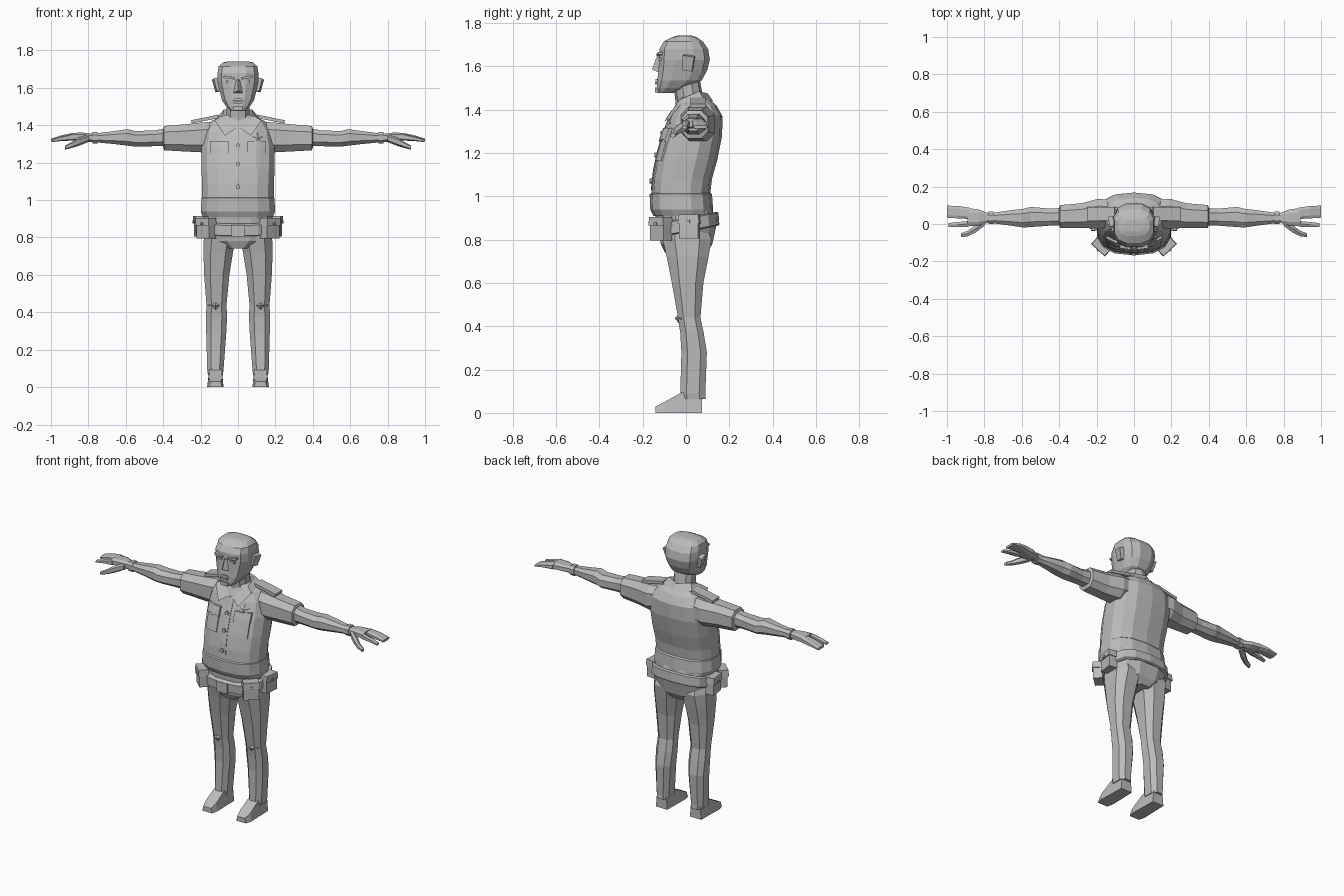
import bpy, bmesh, math
from mathutils import Vector, Matrix
from mathutils.bvhtree import BVHTree

grey = bpy.data.materials.new("plain grey")
grey.diffuse_color = (0.5, 0.5, 0.5, 1)


def finish(name, bm):
    bmesh.ops.recalc_face_normals(bm, faces=bm.faces)
    me = bpy.data.meshes.new(name)
    bm.to_mesh(me)
    bm.free()
    me.materials.append(grey)
    ob = bpy.data.objects.new(name, me)
    bpy.context.collection.objects.link(ob)
    return ob


def loft(name, rings, axis="z", n=12, p=2.6, s=1, tilt=0):
    """Rings are (position, u0, u1, v0, v1); u, v are x, y (axis z), y, z (axis x) or x, z (axis y)."""
    bm = bmesh.new()
    loops = []
    for t, u0, u1, v0, v1 in rings:
        loop = []
        for i in range(n):
            a = 2 * math.pi * (i + 0.5) / n
            c, d = math.cos(a), math.sin(a)
            u = (u0 + u1) / 2 + (u1 - u0) / 2 * math.copysign(abs(c) ** (2 / p), c)
            v = (v0 + v1) / 2 + (v1 - v0) / 2 * math.copysign(abs(d) ** (2 / p), d)
            x, y, z = {"z": (u, v, t + tilt * v), "x": (t, u, v), "y": (u, t, v)}[axis]
            loop.append(bm.verts.new((x * s, y, z)))
        loops.append(loop)
    for a, b in zip(loops, loops[1:]):
        for i in range(n):
            j = (i + 1) % n
            bm.faces.new((a[i], a[j], b[j], b[i]))
    bm.faces.new(loops[0])
    bm.faces.new(loops[-1])
    return finish(name, bm)


def box(name, loc, size, rot=(0, 0, 0), taper=1):
    bm = bmesh.new()
    bmesh.ops.create_cube(bm, size=1)
    for v in bm.verts:
        k = taper if v.co.z > 0 else 1
        v.co = Vector((v.co.x * size[0] * k, v.co.y * size[1] * k, v.co.z * size[2]))
    m = Matrix.Rotation(rot[2], 4, "Z") @ Matrix.Rotation(rot[1], 4, "Y") @ Matrix.Rotation(rot[0], 4, "X")
    bmesh.ops.transform(bm, matrix=Matrix.Translation(loc) @ m, verts=bm.verts)
    return finish(name, bm)


def solid(name, pts, faces):
    bm = bmesh.new()
    vs = [bm.verts.new(q) for q in pts]
    for f in faces:
        bm.faces.new([vs[i] for i in f])
    return finish(name, bm)


# Torso
torso = loft("torso", [
    (0.90, -0.185, 0.185, -0.14, 0.12), (1.00, -0.195, 0.195, -0.16, 0.11),
    (1.08, -0.195, 0.195, -0.155, 0.12), (1.17, -0.20, 0.20, -0.14, 0.145),
    (1.28, -0.20, 0.20, -0.11, 0.167), (1.37, -0.185, 0.185, -0.075, 0.168),
    (1.42, -0.15, 0.15, -0.05, 0.14), (1.455, -0.075, 0.075, -0.035, 0.10)], n=14)
tree = BVHTree.FromObject(torso, bpy.context.evaluated_depsgraph_get())


def chest(x, z, off=0.0):
    hit = tree.ray_cast(Vector((x, -1, z)), Vector((0, 1, 0)))[0]
    return Vector((x, (hit.y if hit else -0.05) - off, z))


def patch(name, x0, x1, z0, z1, off=0.008, wave=0):
    """Cloth plate that follows the chest."""
    bm = bmesh.new()
    k = 4
    g = [[[bm.verts.new(chest(x0 + (x1 - x0) * i / k,
                              z0 + (z1 - z0) * j / k - (wave * (1 - j / k) if i % 2 == 0 else 0), o))
           for o in (off, -0.01)] for j in range(k + 1)] for i in range(k + 1)]
    for i in range(k):
        for j in range(k):
            for o in (0, 1):
                bm.faces.new((g[i][j][o], g[i + 1][j][o], g[i + 1][j + 1][o], g[i][j + 1][o]))
    rim = ([(i, 0) for i in range(k)] + [(k, j) for j in range(k)]
           + [(i, k) for i in range(k, 0, -1)] + [(0, j) for j in range(k, 0, -1)])
    for (a, b), (c, d) in zip(rim, rim[1:] + rim[:1]):
        bm.faces.new((g[a][b][0], g[c][d][0], g[c][d][1], g[a][b][1]))
    return finish(name, bm)


# Hips, shirt hem and belt
loft("hips", [(0.74, -0.07, 0.07, -0.10, 0.10), (0.78, -0.17, 0.17, -0.12, 0.125),
              (0.87, -0.19, 0.19, -0.135, 0.145), (0.95, -0.185, 0.185, -0.14, 0.12)])
loft("shirt_hem", [(0.91, -0.19, 0.19, -0.15, 0.125), (0.94, -0.203, 0.203, -0.165, 0.125),
                   (1.01, -0.198, 0.198, -0.168, 0.12), (1.02, -0.185, 0.185, -0.15, 0.11)], n=14)
loft("belt", [(0.835, -0.195, 0.195, -0.145, 0.148), (0.84, -0.203, 0.203, -0.155, 0.154),
              (0.895, -0.203, 0.203, -0.158, 0.15), (0.90, -0.19, 0.19, -0.145, 0.14)], n=14, tilt=0.2)
box("buckle", (0, -0.158, 0.835), (0.075, 0.012, 0.065))

# Shirt front
patch("button_strip", -0.022, 0.022, 1.03, 1.38, 0.004)
for i, z in enumerate((1.07, 1.19, 1.29)):
    c = chest(0, z, 0.004)
    loft("button_%d" % i, [(c.y - 0.008, -0.013, 0.013, z - 0.013, z + 0.013),
                           (c.y + 0.01, -0.013, 0.013, z - 0.013, z + 0.013)], "y", 8, 2)
bm = bmesh.new()
star = [bm.verts.new(chest(0.105 + r * math.sin(a), 1.33 + r * math.cos(a), 0.008))
        for i in range(10) for r, a in [((0.034, 0.014)[i % 2], i * math.pi / 5)]]
mid = bm.verts.new(chest(0.105, 1.33, 0.016))
for i in range(10):
    bm.faces.new((mid, star[i], star[(i + 1) % 10]))
finish("star_badge", bm)

# Neck and head
loft("neck", [(1.39, -0.075, 0.075, -0.045, 0.095), (1.45, -0.065, 0.065, -0.05, 0.08),
              (1.56, -0.065, 0.065, -0.065, 0.06)], n=10, p=2.2)
loft("head", [
    (1.477, -0.042, 0.042, -0.132, -0.06), (1.50, -0.065, 0.065, -0.137, 0.01),
    (1.535, -0.088, 0.088, -0.135, 0.075), (1.58, -0.10, 0.10, -0.13, 0.10),
    (1.63, -0.112, 0.112, -0.127, 0.113), (1.68, -0.112, 0.112, -0.125, 0.105),
    (1.715, -0.106, 0.106, -0.105, 0.08), (1.735, -0.085, 0.085, -0.065, 0.05),
    (1.742, -0.05, 0.05, -0.04, 0.025)], p=2.8)
solid("nose", [(-0.011, -0.12, 1.645), (0.011, -0.12, 1.645), (-0.027, -0.125, 1.572), (0.027, -0.125, 1.572),
               (0, -0.157, 1.585), (0, -0.137, 1.64)],
      [(0, 1, 5), (0, 5, 4, 2), (1, 3, 4, 5), (2, 4, 3), (0, 2, 3, 1)])
box("upper_lip", (0, -0.135, 1.536), (0.058, 0.014, 0.012), taper=0.7)
box("lower_lip", (0, -0.136, 1.522), (0.046, 0.014, 0.012))
box("chin", (0, -0.132, 1.49), (0.05, 0.022, 0.024))

# Paired parts
for s, side in ((1, "left"), (-1, "right")):
    box("brow_" + side, (s * 0.047, -0.122, 1.655), (0.058, 0.022, 0.012), (0, -s * 0.15, s * 0.12))
    box("eye_" + side, (s * 0.045, -0.121, 1.633), (0.036, 0.014, 0.012))
    box("ear_" + side, (s * 0.114, 0.01, 1.615), (0.022, 0.045, 0.07), (-0.15, s * 0.2, -s * 0.2), 1.2)

    # Collar flap: wraps the neck and ends in a point on the chest
    solid("collar_" + side,
          [(s * x, y, z) for x, y, z in (
              (0, 0.10, 1.475), (0.075, 0.06, 1.485), (0.085, -0.02, 1.45), (0.01, -0.075, 1.385),
              (0, 0.125, 1.44), (0.105, 0.085, 1.445), (0.125, -0.045, 1.425), (0.07, -0.10, 1.345))],
          [(0, 1, 5, 4), (1, 2, 6, 5), (2, 3, 7, 6), (0, 4, 5, 6, 7, 3, 2, 1)])
    box("shoulder_strap_" + side, (s * 0.175, 0.055, 1.433), (0.15, 0.07, 0.018), (0, s * 0.2, 0))

    # Chest pocket with flap
    x0, x1 = sorted((s * 0.055, s * 0.145))
    patch("pocket_" + side, x0, x1, 1.165, 1.28, 0.007)
    patch("pocket_flap_" + side, x0 - 0.004, x1 + 0.004, 1.265, 1.315, 0.014, 0.012)

    # Short sleeve and bare arm
    loft("sleeve_" + side, [
        (0.10, -0.02, 0.13, 1.27, 1.425), (0.19, -0.03, 0.14, 1.25, 1.42), (0.28, -0.025, 0.115, 1.255, 1.41),
        (0.395, -0.025, 0.105, 1.262, 1.40), (0.40, -0.01, 0.09, 1.28, 1.385)], "x", 8, 2.6, s)
    loft("arm_" + side, [
        (0.36, -0.01, 0.09, 1.285, 1.39), (0.45, -0.012, 0.085, 1.285, 1.375), (0.55, -0.02, 0.095, 1.283, 1.372),
        (0.59, -0.022, 0.085, 1.288, 1.382), (0.67, -0.01, 0.075, 1.298, 1.37),
        (0.76, 0.003, 0.06, 1.307, 1.358), (0.80, 0.003, 0.06, 1.31, 1.357)], "x", 8, 2.4, s)
    loft("wrist_band_" + side, [(0.75, -0.002, 0.068, 1.30, 1.365), (0.778, -0.002, 0.068, 1.30, 1.365)],
         "x", 8, 2.4, s)

    # Hand
    loft("palm_" + side, [
        (0.78, 0.005, 0.06, 1.312, 1.355), (0.83, -0.01, 0.08, 1.315, 1.362),
        (0.89, -0.015, 0.088, 1.318, 1.36)], "x", 8, 3, s)
    loft("fingers_" + side, [
        (0.88, 0.025, 0.089, 1.318, 1.36), (0.94, 0.028, 0.098, 1.318, 1.348), (1.0, 0.032, 0.10, 1.312, 1.328)],
        "x", 8, 3, s)
    loft("index_finger_" + side, [
        (0.88, -0.016, 0.018, 1.318, 1.356), (0.94, -0.018, 0.012, 1.316, 1.342), (0.993, -0.018, 0.006, 1.31, 1.325)],
        "x", 6, 3, s)
    loft("thumb_" + side, [
        (0.80, -0.012, 0.025, 1.31, 1.35), (0.85, -0.05, -0.005, 1.29, 1.335),
        (0.89, -0.068, -0.035, 1.278, 1.31), (0.925, -0.072, -0.048, 1.27, 1.292)], "x", 6, 2.4, s)

    # Trouser leg, knee patch and shoe
    loft("leg_" + side, [
        (0.065, 0.078, 0.163, -0.028, 0.095), (0.09, 0.075, 0.167, -0.03, 0.093), (0.28, 0.06, 0.173, -0.025, 0.10),
        (0.37, 0.055, 0.175, -0.03, 0.085), (0.44, 0.058, 0.172, -0.04, 0.07), (0.60, 0.042, 0.185, -0.07, 0.085),
        (0.72, 0.022, 0.19, -0.095, 0.11), (0.80, 0.005, 0.188, -0.115, 0.125),
        (0.86, 0.01, 0.18, -0.10, 0.10)], "z", 8, 2.6, s)
    solid("knee_fold_" + side, [(s * x, y, z) for x, y, z in (
        (0.075, -0.02, 0.435), (0.12, -0.035, 0.455), (0.168, -0.02, 0.435), (0.12, -0.035, 0.415),
        (0.12, -0.052, 0.438), (0.12, 0.0, 0.435))],
        [(0, 1, 4), (1, 2, 4), (2, 3, 4), (3, 0, 4), (1, 0, 5), (2, 1, 5), (3, 2, 5), (0, 3, 5)])
    solid("shoe_" + side, [(s * x, y, z) for y, a, b, h in (
        (-0.14, 0.085, 0.155, 0.03), (-0.10, 0.076, 0.165, 0.05), (-0.02, 0.078, 0.162, 0.095),
        (0.075, 0.08, 0.16, 0.09)) for x, z in ((a, 0), (b, 0), (b - 0.008, h), (a + 0.008, h))],
        [(4 * k + i, 4 * k + (i + 1) % 4, 4 * k + 4 + (i + 1) % 4, 4 * k + 4 + i)
         for k in range(3) for i in range(4)] + [(0, 1, 2, 3), (12, 13, 14, 15)])

    # Belt pouches with lids
    for place, x, y, z, turn in (("front", 0.17, -0.115, 0.845, 0.75), ("side", 0.202, 0.015, 0.855, 1.45)):
        d = Vector((math.sin(turn) * s, -math.cos(turn), 0))
        c = Vector((s * x, y, z))
        tag = place + "_" + side
        box("pouch_" + tag, c, (0.09, 0.055, 0.10), (0, 0, s * turn))
        box("pouch_lid_" + tag, c + Vector((0, 0, 0.04)) + d * 0.003, (0.10, 0.062, 0.04), (0, 0, s * turn), 0.93)
        box("pouch_stud_" + tag, c + Vector((0, 0, 0.028)) + d * 0.035, (0.014, 0.01, 0.014), (0, 0, s * turn))
